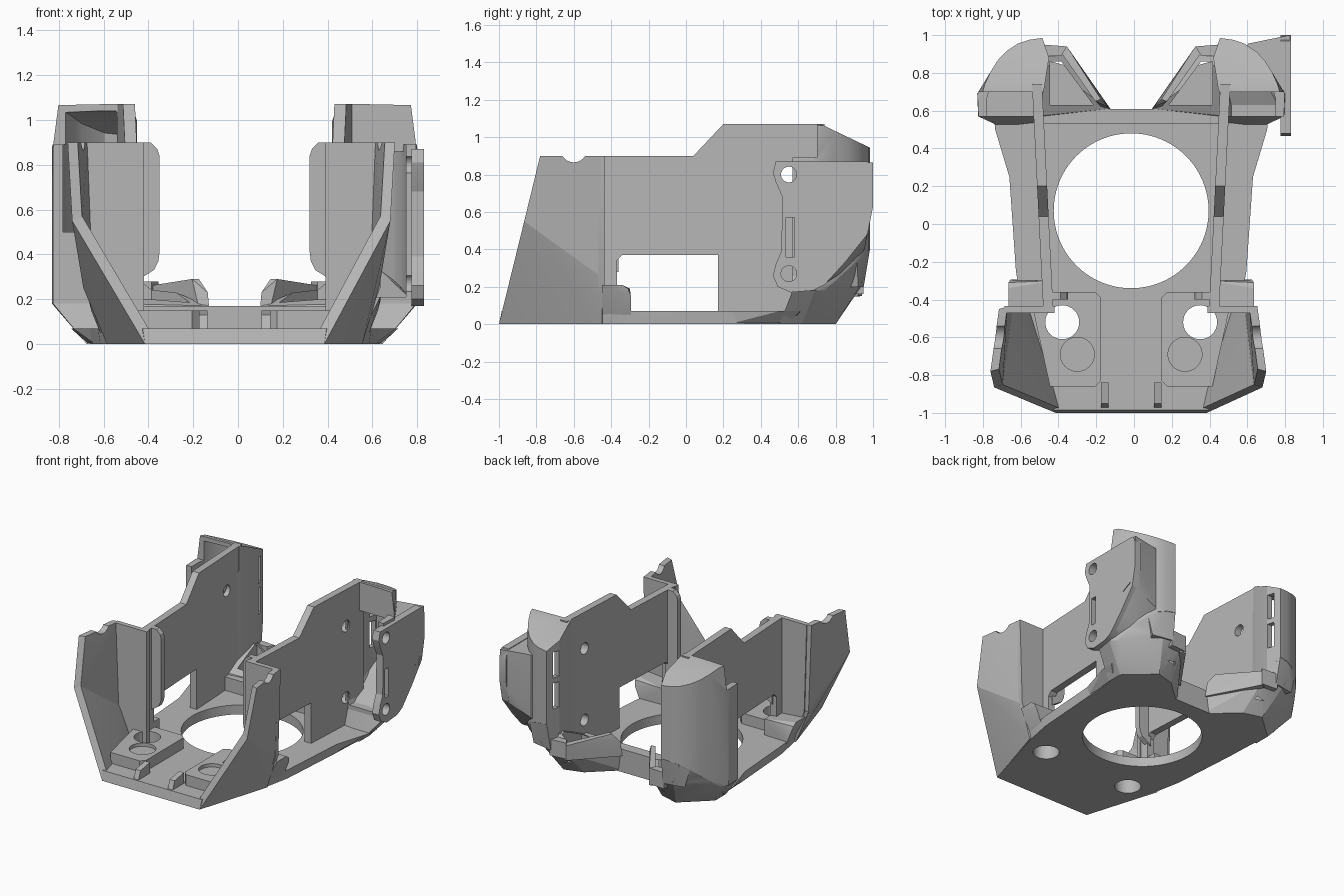
import bpy, bmesh, math

if "Cube" in bpy.data.objects:
    bpy.data.objects.remove(bpy.data.objects["Cube"], do_unlink=True)

CX = -0.015          # symmetry plane of the body
parts = []

grey = bpy.data.materials.new("plastic_grey")
grey.use_nodes = True
grey.diffuse_color = (0.47, 0.47, 0.47, 1)
grey.node_tree.nodes["Principled BSDF"].inputs["Base Color"].default_value = (0.47, 0.47, 0.47, 1)


def finish(name, bm, keep=True):
    bmesh.ops.recalc_face_normals(bm, faces=bm.faces)
    mesh = bpy.data.meshes.new(name)
    bm.to_mesh(mesh)
    bm.free()
    mesh.materials.append(grey)
    obj = bpy.data.objects.new(name, mesh)
    bpy.context.collection.objects.link(obj)
    if keep:
        parts.append(obj)
    return obj


def hull(name, points, side=1, keep=True):
    """Convex solid around points given as (distance from centre, y, z)."""
    bm = bmesh.new()
    for u, y, z in points:
        bm.verts.new((CX + side * u, y, z))
    res = bmesh.ops.convex_hull(bm, input=bm.verts)
    junk = {g for g in res["geom_interior"] + res["geom_unused"] if isinstance(g, bmesh.types.BMVert)}
    bmesh.ops.delete(bm, geom=list(junk), context='VERTS')
    bmesh.ops.dissolve_limit(bm, angle_limit=0.01, verts=bm.verts, edges=bm.edges)
    return finish(name, bm, keep)


def prism(name, outline, lo, hi, axis='Z', side=1, keep=True, lean=0.0):
    """Extruded outline; axis X takes (y, z) points, axis Y (u, z), axis Z (u, y)."""
    def place(a, b, c):
        u, y, z = {'X': (c + lean * a, a, b), 'Y': (a, c, b), 'Z': (a, b, c)}[axis]
        return (CX + side * u, y, z)
    bm = bmesh.new()
    low = [bm.verts.new(place(a, b, lo)) for a, b in outline]
    top = [bm.verts.new(place(a, b, hi)) for a, b in outline]
    bm.faces.new(low)
    bm.faces.new(top)
    for i in range(len(low)):
        j = (i + 1) % len(low)
        bm.faces.new((low[i], low[j], top[j], top[i]))
    return finish(name, bm, keep)


def box(name, u, y, z, side=1, keep=True):
    return prism(name, [(u[0], y[0]), (u[1], y[0]), (u[1], y[1]), (u[0], y[1])], *z, side=side, keep=keep)


def disc(a, b, r, n=32):
    return [(a + r * math.cos(2 * math.pi * i / n), b + r * math.sin(2 * math.pi * i / n)) for i in range(n)]


def cut(obj, cutter):
    cutter.hide_render = True
    mod = obj.modifiers.new("cut", 'BOOLEAN')
    mod.operation = 'DIFFERENCE'
    mod.solver = 'EXACT'
    mod.object = cutter
    bpy.context.view_layer.objects.active = obj
    bpy.ops.object.modifier_apply(modifier=mod.name)
    bpy.data.objects.remove(cutter, do_unlink=True)


def shift(points, d):
    return points + [tuple(p + q for p, q in zip(pt, d)) for pt in points]


def roof(y):
    return 1.07 - 0.48 * max(0, y - 0.72)


def skirt(y):
    return 0.18 + 0.9 * max(0, y - 0.74)


# Floor plate with the large round opening
low = [(0.40, -1), (0.56, -0.45), (0.60, -0.25), (0.635, 0.25), (0.65, 0.61)]
high = [(0.41, -0.985), (0.575, -0.45), (0.61, -0.25), (0.645, 0.25), (0.66, 0.61)]
floor = hull("floor_plate", [(s * u, y, z) for s in (-1, 1)
                             for ring, z in ((low, 0), (high, 0.07)) for u, y in ring])
cut(floor, prism("opening_cutter", disc(0, 0.07, 0.41, 96), -0.1, 0.2, keep=False))
for s in (-1, 1):
    cut(floor, prism("hole_cutter", disc(0.365, -0.52, 0.09), -0.1, 0.3, side=s, keep=False))

# Cross ridge behind the opening
box("rear_ridge", (-0.47, 0.47), (0.53, 0.61), (0.03, 0.17))

for s, side in ((-1, "right"), (1, "left")):
    # Flared floor edge leading out to the tower
    hull(side + "_floor_flare", [(0.56, 0.25, 0.005), (0.56, 0.61, 0.005), (0.63, 0.25, 0.005), (0.66, 0.55, 0.005),
                                 (0.56, 0.25, 0.07), (0.56, 0.61, 0.07), (0.645, 0.25, 0.07),
                                 (0.72, 0.5, 0.07), (0.73, 0.61, 0.07)], s)

    # Raised block with a through hole and a shallow round pocket
    block = prism(side + "_floor_block",
                  [(0.16, -0.83), (0.19, -0.86), (0.43, -0.86), (0.52, -0.45), (0.42, -0.44),
                   (0.42, -0.36), (0.19, -0.36), (0.16, -0.39)], 0.06, 0.15, side=s)
    cut(block, prism("hole_cutter", disc(0.365, -0.52, 0.09), -0.1, 0.3, side=s, keep=False))
    cut(block, prism("pocket_cutter", disc(0.285, -0.69, 0.09), 0.125, 0.3, side=s, keep=False))
    hull(side + "_front_fin", [(u, y, z) for u in (0.12, 0.16)
                               for y, z in ((-0.98, 0.05), (-0.95, 0.13), (-0.84, 0.15), (-0.84, 0.05))], s)

    # Front wing: upright upper slab and a lower facet leaning in to the floor
    k = -0.015 * s
    a, b, c, d = [(u + k, y, z) for u, y, z in ((0.71, -0.865, 0.55), (0.73, -0.78, 0.9),
                                                (0.685, -0.45, 0.9), (0.66, -0.45, 0.25))]
    wing = hull(side + "_wing_upper", shift([a, b, c, d], (-0.045, 0.012, 0)), s)
    cut(wing, prism("notch_cutter", disc(-0.6, 0.935, 0.07), 0.4, 1, axis='X', side=s, keep=False))
    hull(side + "_wing_lower", shift([(0.40, -1, 0), a, d, (0.57, -0.45, 0)], (-0.045, 0.015, 0.02)), s)

    # Cross panel joining the wing to the inner wall, with an inward lip behind it
    prism(side + "_cross_panel", [(0.405, 0.05), (0.57, 0.05), (0.65, 0.25), (0.67, 0.9), (0.405, 0.9)],
          -0.47, -0.435, axis='Y', side=s)
    prism(side + "_inner_lip", [(0.44, 0.28), (0.36, 0.33), (0.34, 0.37), (0.335, 0.41), (0.335, 0.84),
                                (0.345, 0.87), (0.375, 0.9), (0.44, 0.9)], -0.40, -0.36, axis='Y', side=s)
    hull(side + "_step_block", [(u, y, z) for y, z, u in ((-0.45, 0.05, 0.57), (-0.45, 0.21, 0.65),
                                (-0.34, 0.21, 0.65), (-0.31, 0.19, 0.65), (-0.295, 0.15, 0.64),
                                (-0.295, 0.05, 0.6))]
         + [(0.42, y, z) for y in (-0.45, -0.3) for z in (0.05, 0.19)], s)

    # Inner wall with a low side window and screw holes
    wall = prism(side + "_inner_wall",
                 [(-0.46, 0.05), (-0.46, 0.9), (0.04, 0.9), (0.2, 1.07), (0.74, 1.07), (0.74, 0.05),
                  (0.17, 0.05), (0.17, 0.37), (-0.34, 0.37), (-0.37, 0.34), (-0.37, 0.05)],
                 0.435, 0.488, axis='X', side=s, lean=0.05)
    for z in (0.8, 0.27)[:1 if s < 0 else 2]:
        cut(wall, prism("screw_cutter", disc(0.55, z, 0.042), 0.3, 0.7, axis='X', side=s, keep=False))

    # Rounded rear tower, hollow, open towards the front and slotted at its inner corner
    ring = [(0.5, 0.57), (0.46, 0.72), (0.435, 0.88), (0.47, 0.985), (0.54, 0.975), (0.6, 0.955), (0.66, 0.915),
            (0.708, 0.865), (0.745, 0.805), (0.775, 0.74), (0.795, 0.67), (0.795, 0.57)]
    bulge = [(0.815, 0.69, 0.18), (0.815, 0.69, 0.87), (0.81, 0.57, 0.18), (0.81, 0.57, 0.87)]
    tower = hull(side + "_tower", bulge + [(u, y, z) for u, y in ring for z in (skirt(y), roof(y))], s)
    core = [(0.53, 0.4), (0.53, 0.72), (0.475, 0.88), (0.49, 0.945), (0.58, 0.925), (0.68, 0.84), (0.74, 0.75),
            (0.765, 0.66), (0.765, 0.4)]
    base = 0.5 if s < 0 else 0.21
    cut(tower, hull("core_cutter", [(u, y, z) for u, y in core
                                    for z in (max(base, skirt(y) + 0.03), roof(y) - 0.03)], s, False))
    cut(tower, box("step_cutter", (0.3, 1), (0.4, 0.7), (0.89, 1.3), s, False))
    for z in ((0.5, 0.69), (0.73, 0.92)):
        cut(tower, box("slot_cutter", (0.38, 0.52), (0.885, 0.935), z, s, False))

    # Tapered duct under the tower with an angled outlet recess
    low = [(0.12, 0.58), (0.66, 0.5), (0.66, 0.62), (0.46, 0.8), (0.32, 0.76)]
    duct = hull(side + "_duct", [(u, y, 0) for u, y in low] + [(u, y, skirt(y)) for u, y in ring if u > 0.55]
                + [(0.81, 0.57, 0.18), (0.815, 0.69, 0.18), (0.12, 0.61, 0.17), (0.36, 0.93, 0.2),
                   (0.46, 0.95, 0.22), (0.54, 0.94, 0.22), (0.5, 0.57, 0.18)], s)
    cut(duct, prism("outlet_cutter", [(0.2, 0.63), (0.43, 0.63), (0.43, 0.86), (0.37, 0.86)],
                    0.09, 0.5, side=s, keep=False))
    hull(side + "_duct_rear", [(u, y, z) for u, y in ((0.46, 0.95), (0.47, 0.9), (0.62, 0.92), (0.6, 0.88))
                               for z in (0.2, 0.24)] + [(u, y, skirt(y) + 0.01) for u, y in ring[2:7]], s)
    hull(side + "_duct_lip", [(0.11, 0.61, 0.12), (0.15, 0.61, 0.12), (0.34, 0.94, 0.15), (0.38, 0.92, 0.15),
                              (0.12, 0.62, 0.23), (0.16, 0.66, 0.29), (0.19, 0.65, 0.29),
                              (0.34, 0.94, 0.26), (0.38, 0.92, 0.26)], s)
    hull(side + "_duct_back", [(u, y, z) for u, y in ((0.34, 0.94), (0.37, 0.89), (0.47, 0.95), (0.47, 0.89))
                               for z in (0.16, 0.28)], s)

# Closed upper front of the left tower
box("left_tower_front_cap", (0.5, 0.77), (0.7, 0.73), (0.86, 1.05))

# Mounting plate on the outer left side, with screw holes and a cable slot
plate = prism("mounting_plate",
              [(0.48, 0.87), (0.97, 0.87), (0.99, 0.85), (1.0, 0.81), (1.0, 0.63), (0.97, 0.48), (0.85, 0.33),
               (0.74, 0.21), (0.68, 0.18), (0.56, 0.17), (0.49, 0.2), (0.465, 0.26), (0.48, 0.32),
               (0.51, 0.39), (0.515, 0.68), (0.48, 0.76), (0.465, 0.81)], 0.79, 0.845, axis='X')
tower = bpy.data.objects["left_tower"]
for z in (0.27, 0.8):
    for target in (plate, tower):
        cut(target, prism("screw_cutter", disc(0.55, z, 0.042), 0.7, 0.95, axis='X', keep=False))
cut(plate, box("cable_cutter", (0.7, 0.95), (0.535, 0.58), (0.36, 0.57), 1, False))
cut(plate, prism("clip_cutter", [(0.87, 0.48), (0.95, 0.52), (0.935, 0.45)], 0.81, 0.95, axis='X', keep=False))
hull("plate_rear_flange", [(u, y, z) for u, y, b in ((0.6, 0.93, 0.38), (0.62, 0.955, 0.4), (0.71, 0.84, 0.28),
                                                     (0.77, 0.72, 0.2), (0.84, 0.74, 0.22), (0.84, 0.85, 0.34),
                                                     (0.84, 0.97, 0.49), (0.84, 1.0, 0.63))
                           for z in (b, 0.865)])

# Crisp edges with smooth rounded surfaces
bpy.ops.object.select_all(action='DESELECT')
for obj in parts:
    obj.select_set(True)
bpy.context.view_layer.objects.active = floor
bpy.ops.object.shade_smooth_by_angle(angle=math.radians(22))
